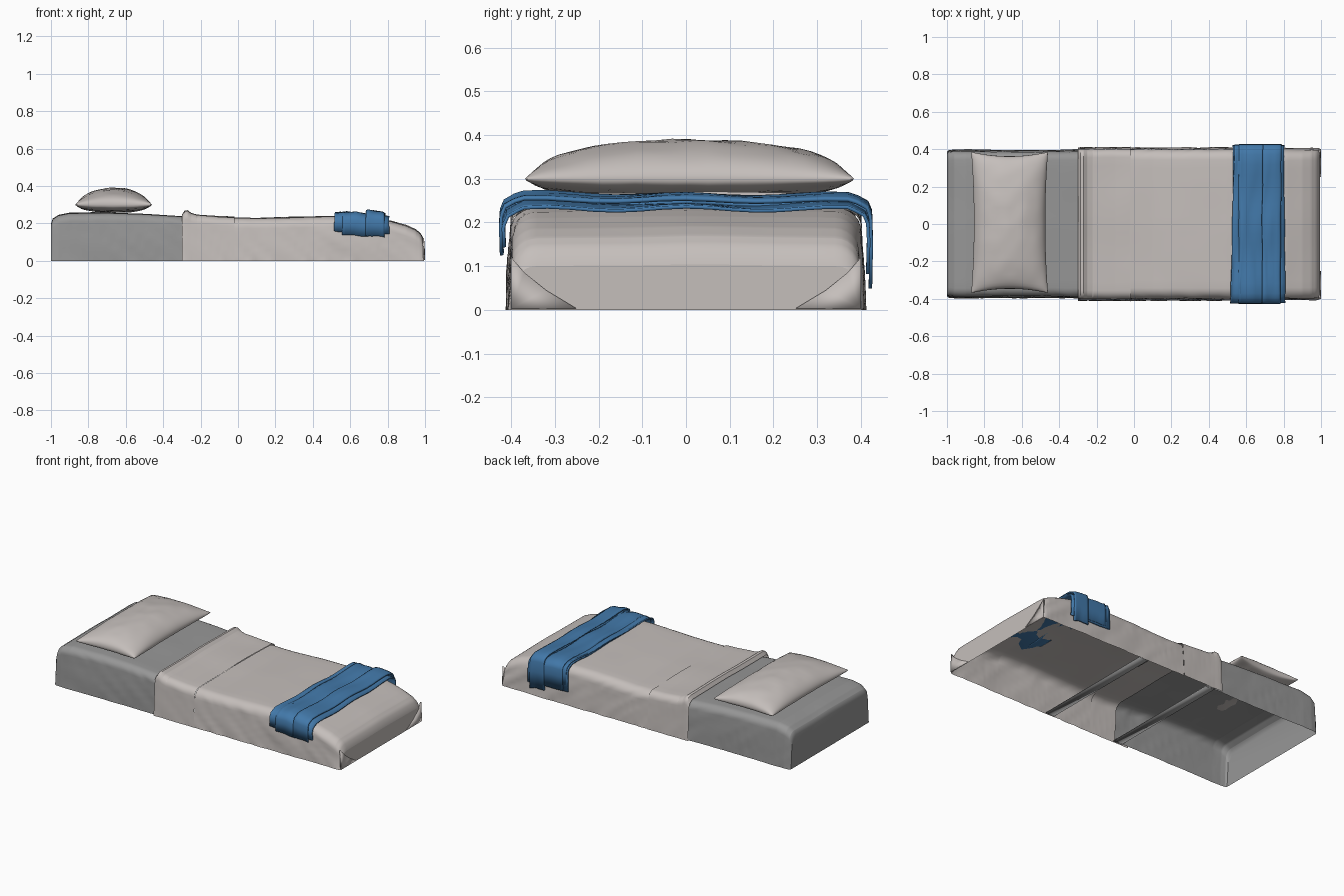
import bpy, bmesh, math
from mathutils import Vector, noise

cube = bpy.data.objects.get("Cube")
if cube:
    bpy.data.objects.remove(cube, do_unlink=True)


def material(name, rgb):
    m = bpy.data.materials.new(name)
    m.use_nodes = True
    m.diffuse_color = (*rgb, 1)
    node = m.node_tree.nodes["Principled BSDF"]
    node.inputs["Base Color"].default_value = (*rgb, 1)
    node.inputs["Roughness"].default_value = 0.8
    return m


LINEN = material("warm white linen", (0.56, 0.52, 0.50))
SHEET = material("grey sheet", (0.31, 0.31, 0.31))
BLUE = material("blue wool", (0.055, 0.19, 0.40))


def finish(name, bm, mat, thickness=0, angle=40):
    """Turn a bmesh into a smooth shaded object, optionally thickened."""
    mesh = bpy.data.meshes.new(name)
    bm.to_mesh(mesh)
    bm.free()
    mesh.materials.append(mat)
    ob = bpy.data.objects.new(name, mesh)
    bpy.context.collection.objects.link(ob)
    if thickness:
        mod = ob.modifiers.new("thickness", 'SOLIDIFY')
        mod.thickness = thickness
        mod.offset = 0
    bpy.ops.object.select_all(action='DESELECT')
    bpy.context.view_layer.objects.active = ob
    ob.select_set(True)
    bpy.ops.object.shade_smooth_by_angle(angle=math.radians(angle))
    return ob


def skin(bm, rows):
    """Join rows of points into a quad surface and return the vertex rows."""
    grid = [[bm.verts.new(p) for p in row] for row in rows]
    for a, b in zip(grid, grid[1:]):
        for i in range(len(a) - 1):
            bm.faces.new((a[i], a[i + 1], b[i + 1], b[i]))
    return grid


def lerp_table(table, x):
    for a, b in zip(table, table[1:]):
        if x <= b[0]:
            t = max(0, (x - a[0]) / (b[0] - a[0]))
            return [p + (q - p) * t for p, q in zip(a[1:], b[1:])]
    return table[-1][1:]


def section(w, h, r):
    """Bottomless rounded box outline from the front hem to the back hem."""
    half = [(w - 0.01 * i / 6, (h - r) * i / 6) for i in range(7)]
    cy = w - 0.01 - r
    for i in range(1, 7):
        a = math.pi / 2 * i / 6
        half.append((cy + r * math.cos(a), h - r + r * math.sin(a)))
    half += [(cy * (1 - i / 8), h + 0.004 * (i / 8)) for i in range(1, 9)]
    return [(-y, z) for y, z in half] + half[-2::-1]


def cover(name, table, mat, r, fold, cap, seed):
    """Loft a draped cover along x; each table row is x, half width, height."""
    xs = sorted({row[0] for row in table} |
                {table[0][0] + (table[-1][0] - table[0][0]) * i / 70 for i in range(71)})
    rows = []
    for x in xs:
        w, h = lerp_table(table, x)
        row = []
        for y, z in section(w, h, min(r, h * 0.45)):
            side = min(1, max(0, (abs(y) - w + 0.07) / 0.06))
            n = noise.noise(Vector((x * 9 + z * 12 + seed, y * 3, z * 5)))
            m = noise.noise(Vector((x * 4, y * 4, seed)))
            y += math.copysign(fold * n * side, y)
            z += 0.004 * m * min(1, z / 0.2)
            row.append((x, y, max(z, 0)))
        rows.append(row)
    bm = bmesh.new()
    grid = skin(bm, rows)
    if cap is not None:
        bm.faces.new(grid[cap])
    bmesh.ops.recalc_face_normals(bm, faces=bm.faces)
    # Open shells can end up inside out, so turn the top upward
    bm.normal_update()
    if sum(f.normal.z * f.calc_area() for f in bm.faces) < 0:
        bmesh.ops.reverse_faces(bm, faces=bm.faces)
    return finish(name, bm, mat)


# Fitted sheet at the head end
cover("fitted_sheet",
      [(-1, .385, .195), (-.99, .393, .222), (-.96, .397, .242), (-.9, .398, .254),
       (-.7, .395, .256), (-.5, .394, .247), (-.3, .397, .235), (-.19, .394, .224)],
      SHEET, .045, .008, 0, 3)

# Folded back part of the duvet with a rolled lip
cover("duvet_fold",
      [(-.3, .408, .243), (-.285, .41, .264), (-.27, .41, .266), (-.25, .41, .252),
       (-.22, .41, .243), (-.1, .411, .235), (-.02, .411, .232)],
      LINEN, .045, .005, None, 11)

# Main duvet running down to the foot
cover("duvet",
      [(-.022, .407, .228), (.1, .407, .227), (.3, .407, .232), (.5, .408, .236),
       (.65, .408, .234), (.75, .406, .224), (.82, .405, .211), (.9, .405, .188),
       (.95, .405, .165), (.975, .404, .145), (.99, .401, .12), (.995, .398, .1)],
      LINEN, .055, .012, -1, 7)

# Tucked corner folds at the foot
for label, s in (("front", -1), ("back", 1)):
    bm = bmesh.new()
    outline = [(.99, .4, .12), (.994, .37, .085), (.995, .32, .045), (.995, .25, .003),
               (.995, .4, .003)]
    tip = [bm.verts.new((x, s * y, z)) for x, y, z in outline]
    bm.faces.new(tip if s < 0 else tip[::-1])
    finish(label + "_corner_fold", bm, LINEN, .008)

# Straps under the mattress
for label, x in (("head", -.22), ("foot", .27)):
    bm = bmesh.new()
    skin(bm, [[(x + d, y, .003) for y in (-.405, .405)] for d in (-.03, .03)])
    finish(label + "_strap", bm, SHEET, .004)

# Pillow: two domed sheets meeting in a pinched seam
N = 28
steps = [math.sin(math.pi / 2 * (2 * i / N - 1)) for i in range(N + 1)]
bm = bmesh.new()
for lift, pu, pv in ((.09, .55, .4), (-.043, .4, .3)):
    rows = []
    for u in steps:
        row = []
        for v in steps:
            puff = max(0, 1 - u * u) ** pu * max(0, 1 - v * v) ** pv
            x = -.665 + .205 * u * (1 - .07 * (1 - v * v))
            y = .008 + .377 * v * (1 - .06 * (1 - u * u))
            crease = .006 * noise.noise(Vector((u * 3, v * 5, lift * 20))) * puff
            row.append((x, y, .30 + lift * puff + crease))
        rows.append(row)
    skin(bm, rows)
bmesh.ops.remove_doubles(bm, verts=bm.verts, dist=.0004)
bmesh.ops.recalc_face_normals(bm, faces=bm.faces)
finish("pillow", bm, LINEN, angle=50)


def drape(name, x0, x1, top, front, back, skew=0, out=0):
    """Blanket layer laid over the bed, hanging to the given hem heights."""
    def hang(s, hem):
        e = .416 + out
        return [(s * e, hem), (s * (e + .002), (hem + top) / 2), (s * e, top - .035),
                (s * (e - .008), top - .016), (s * (e - .03), top - .004)]
    mid = [(-.37 + .74 * i / 14, top + .004 * math.cos(i - 7)) for i in range(15)]
    path = hang(-1, front) + mid + hang(1, back)[::-1]
    rows = []
    for i in range(9):
        t = i / 8
        row = []
        for y, z in path:
            n = noise.noise(Vector((t * 3 + x0 * 9, y * 4, z * 4)))
            x = x0 + (x1 - x0) * t + skew * y + .008 * n
            row.append((x, y, z - .012 * t * t + .006 * n))
        rows.append(row)
    bm = bmesh.new()
    skin(bm, rows)
    bmesh.ops.reverse_faces(bm, faces=bm.faces)
    return finish(name, bm, BLUE, .008)


# Folded blanket in overlapping layers
drape("blanket_base", .53, .805, .243, .155, .09, -.01)
drape("blanket_head_layer", .525, .60, .252, .16, .13, .025, .003)
drape("blanket_middle_layer", .56, .695, .254, .14, .10, 0, .005)
drape("blanket_foot_layer", .685, .785, .262, .135, .06, .01, .006)
